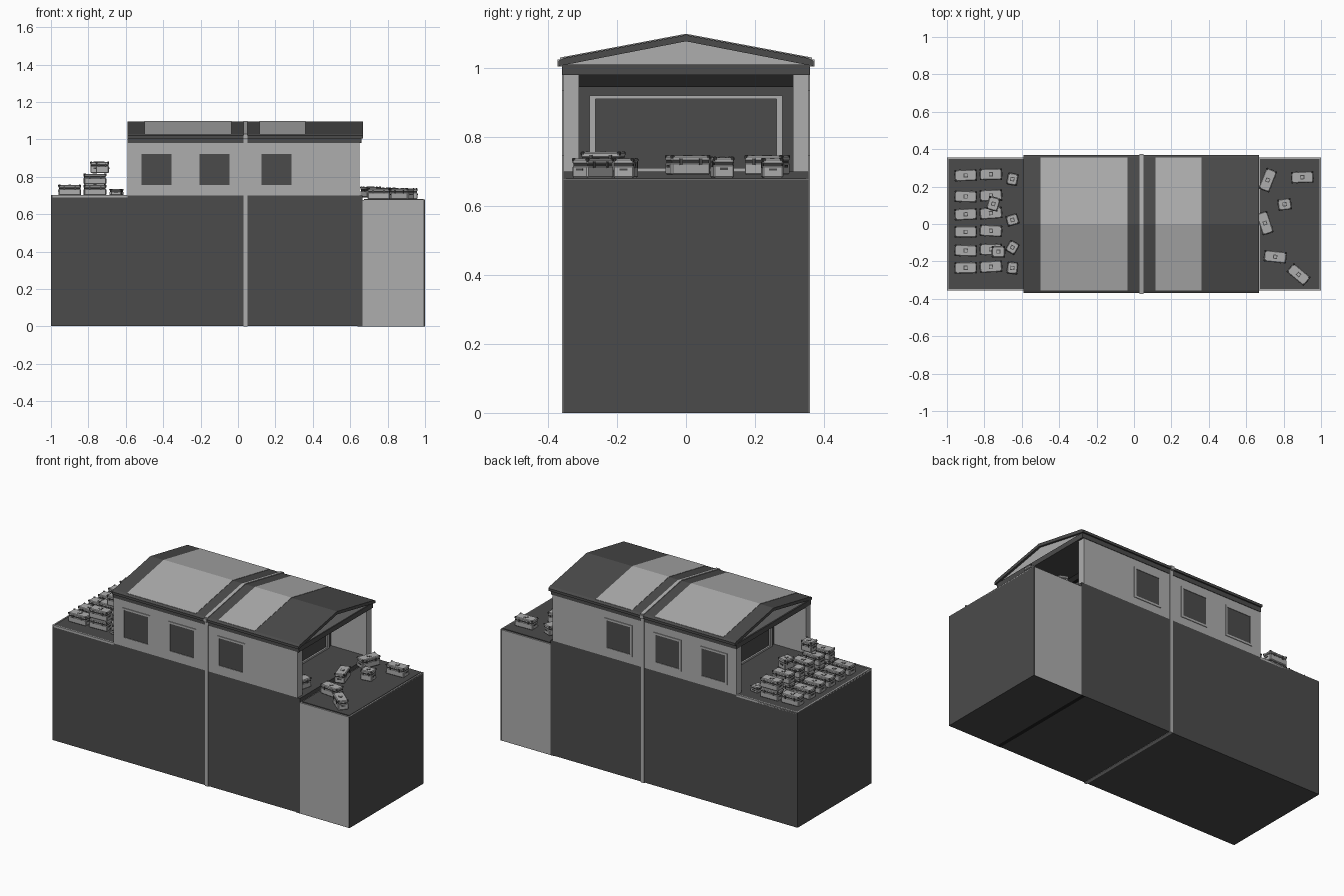
import bpy, bmesh
from math import radians
from mathutils import Matrix, Vector

if "Cube" in bpy.data.objects:
    bpy.data.objects.remove(bpy.data.objects["Cube"])


def material(name, v):
    m = bpy.data.materials.new(name)
    m.diffuse_color = (v, v, v, 1)
    m.use_nodes = True
    m.node_tree.nodes["Principled BSDF"].inputs["Base Color"].default_value = m.diffuse_color
    return m


DARK = material("dark_grey", 0.07)
LIGHT = material("light_grey", 0.42)
BLACK = material("near_black", 0.015)


def finish(name, bm, mats):
    bmesh.ops.recalc_face_normals(bm, faces=bm.faces)
    me = bpy.data.meshes.new(name)
    bm.to_mesh(me)
    bm.free()
    for m in mats:
        me.materials.append(m)
    ob = bpy.data.objects.new(name, me)
    bpy.context.collection.objects.link(ob)
    return ob


def add_box(bm, x, y, z, mat=0, bevel=0):
    """Add a box given (min, max) ranges on each axis."""
    c = Vector([(r[0] + r[1]) / 2 for r in (x, y, z)])
    s = [abs(r[1] - r[0]) for r in (x, y, z)]
    vs = bmesh.ops.create_cube(bm, size=1, matrix=Matrix.Translation(c) @ Matrix.Diagonal((*s, 1)))["verts"]
    faces = set(f for v in vs for f in v.link_faces)
    for f in faces:
        f.material_index = mat
    if bevel:
        edges = list(set(e for v in vs for e in v.link_edges))
        bmesh.ops.bevel(bm, geom=edges, offset=bevel, segments=1, affect='EDGES', material=-1)


def box(name, x, y, z, mat):
    bm = bmesh.new()
    add_box(bm, x, y, z)
    return finish(name, bm, [mat])


def prism(name, profile, x0, x1, mat):
    """Extrude a y-z profile along x."""
    bm = bmesh.new()
    f = bm.faces.new([bm.verts.new((x0, y, z)) for y, z in profile])
    r = bmesh.ops.extrude_face_region(bm, geom=[f])
    bmesh.ops.translate(bm, verts=[v for v in r["geom"] if isinstance(v, bmesh.types.BMVert)], vec=(x1 - x0, 0, 0))
    return finish(name, bm, [mat])


def chevron(lift, half=0.355):
    """Thin layer that follows the top of the roof."""
    e, p = 1.095 - half * 0.189, 1.095
    return [(-half, e - 0.004), (-half, e + lift), (0, p + lift), (half, e + lift), (half, e - 0.004), (0, p - 0.004)]


W = 0.355
# Lower blocks
box("main_base", (-1, 0.665), (-W, W), (0.002, 0.70), DARK)
box("end_block", (0.665, 0.992), (-W, W), (0.002, 0.675), LIGHT)
box("end_block_face", (0.992, 1), (-W, W), (0.002, 0.675), DARK)
box("end_block_underside", (0.665, 1), (-W, W), (0, 0.003), DARK)
box("underside_joint", (0.64, 0.665), (-W, W), (0, 0.003), BLACK)
box("end_deck", (0.675, 0.992), (-W + 0.008, W - 0.008), (0.67, 0.681), DARK)

# Light rims of the decks
box("left_deck_end_rim", (-1, -0.992), (-W, W), (0.69, 0.703), LIGHT)
box("right_deck_end_rim", (0.992, 1), (-W, W), (0.67, 0.678), LIGHT)
for s, side in ((-1, "front"), (1, "back")):
    box(side + "_deck_rim", (-0.992, -0.59), (s * (W - 0.008), s * W), (0.69, 0.703), LIGHT)

# Side walls with framed windows
for s, side in ((-1, "front"), (1, "back")):
    box(side + "_wall", (-0.59, 0.65), (s * 0.31, s * W), (0.70, 0.98), LIGHT)
    for i, cx in enumerate((-0.435, -0.125, 0.205)):
        bm = bmesh.new()
        yr = (s * (W - 0.01), s * (W + 0.004))
        h, t = 0.092, 0.012
        add_box(bm, (cx - h, cx + h), yr, (0.745, 0.745 + t))
        add_box(bm, (cx - h, cx + h), yr, (0.935 - t, 0.935))
        for q in (-1, 1):
            add_box(bm, (cx + q * (h - t), cx + q * h), yr, (0.745 + t, 0.935 - t))
        add_box(bm, (cx - h + t, cx + h - t), (s * (W - 0.01), s * (W + 0.001)), (0.745 + t, 0.935 - t), 1)
        finish(f"{side}_window_{i + 1}", bm, [LIGHT, DARK])

# Recessed end walls with large framed doors
for d, px, name in ((1, 0.41, "right"), (-1, -0.375, "left")):
    box(name + "_inner_wall", (px - d * 0.02, px), (-0.31, 0.31), (0.70, 0.98), DARK)
    box(name + "_inner_lintel", (px, px + d * 0.02), (-0.31, 0.31), (0.945, 0.98), BLACK)
    bm = bmesh.new()
    xr = (px, px + d * 0.01)
    add_box(bm, xr, (-0.28, 0.28), (0.70, 0.71))
    add_box(bm, xr, (-0.28, 0.28), (0.91, 0.92))
    for q in (-1, 1):
        add_box(bm, xr, (q * 0.262, q * 0.28), (0.71, 0.91))
    finish(name + "_door_frame", bm, [LIGHT])

# Roof
box("ceiling_band", (-0.59, 0.66), (-0.358, 0.358), (0.98, 1.01), DARK)
prism("gable", [(-0.355, 1.008), (0.355, 1.008), (0, 1.078)], -0.582, 0.655, LIGHT)
prism("roof", [(-0.37, 1.005), (-0.37, 1.02), (-0.355, 1.028), (0, 1.095), (0.355, 1.028),
               (0.37, 1.02), (0.37, 1.005), (0, 1.077)], -0.59, 0.668, DARK)
prism("roof_panel_left", chevron(0.002), -0.50, -0.035, LIGHT)
prism("roof_panel_right", chevron(0.002), 0.115, 0.36, LIGHT)

# Light seam that wraps round the whole building
prism("seam_roof", chevron(0.004, 0.365), 0.03, 0.05, LIGHT)
box("seam_bottom", (0.03, 0.05), (-W, W), (0, 0.003), LIGHT)
for s, side in ((-1, "front"), (1, "back")):
    box("seam_" + side, (0.03, 0.05), (s * 0.35, s * 0.36), (0, 1.007), LIGHT)
    box("seam_eave_" + side, (0.03, 0.05), (s * 0.36, s * 0.373), (1.004, 1.025), LIGHT)


def crate_mesh(name, l, w, h):
    """Bevelled crate with lid, corner guards, latches and a lid plate."""
    bm = bmesh.new()
    a, b = l / 2, w / 2
    add_box(bm, (-a, a), (-b, b), (0, h * 0.62), 0, 0.004)
    add_box(bm, (-a + 0.003, a - 0.003), (-b + 0.003, b - 0.003), (h * 0.55, h * 0.75), 1)
    add_box(bm, (-a, a), (-b, b), (h * 0.68, h * 0.96), 0, 0.004)
    for sx in (-1, 1):
        add_box(bm, (sx * (a - 0.002), sx * (a + 0.002)), (-b * 0.4, b * 0.4), (h * 0.36, h * 0.48), 1)
        for sy in (-1, 1):
            add_box(bm, (sx * (a - 0.010), sx * (a + 0.001)), (sy * (b - 0.010), sy * (b + 0.001)),
                    (h * 0.8, h), 1, 0.003)
            add_box(bm, (sx * a * 0.42, sx * a * 0.58), (sy * (b - 0.002), sy * (b + 0.002)),
                    (h * 0.5, h * 0.82), 1)
    add_box(bm, (-0.011, 0.011), (-0.011, 0.011), (h * 0.94, h * 0.98), 1)
    add_box(bm, (-0.007, 0.007), (-0.007, 0.007), (h * 0.94, h), 0)
    ob = finish(name, bm, [LIGHT, DARK])
    me = ob.data
    bpy.data.objects.remove(ob)
    return me


BIG = crate_mesh("crate", 0.118, 0.06, 0.058)
CUBE = crate_mesh("cube_crate", 0.07, 0.06, 0.062)
LOW = crate_mesh("low_crate", 0.062, 0.055, 0.035)
count = 0


def place(me, x, y, z, rot=0):
    global count
    count += 1
    ob = bpy.data.objects.new(f"{me.name}_{count:02d}", me)
    ob.location = (x, y, z)
    ob.rotation_euler.z = radians(rot)
    bpy.context.collection.objects.link(ob)


# Stacked crates on the left deck
for i, y in enumerate((0.26, 0.147, 0.052, -0.042, -0.142, -0.234)):
    place(BIG, -0.9, y, 0.70, (2, -2, 3, 0, -2, 1)[i])
    for layer in range(2):
        place(BIG, -0.765, y + 0.006, 0.70 + layer * 0.06, (1, 2, 4, -3, 0, 3)[i])
place(CUBE, -0.752, 0.108, 0.82, 75)
place(CUBE, -0.725, -0.148, 0.82, 0)
for y, r in ((0.24, 80), (0.022, 15), (-0.125, 60), (-0.235, 85)):
    place(LOW, -0.65, y, 0.70, r)

# Scattered crates on the right deck
for x, y, r in ((0.715, 0.235, 68), (0.90, 0.25, 2), (0.70, 0.005, 108), (0.755, -0.175, -6), (0.88, -0.27, -40)):
    place(BIG, x, y, 0.681 if x > 0.73 else 0.69, r)
place(CUBE, 0.805, 0.105, 0.681, 8)
place(BIG, 0.585, -0.24, 0.70, 75)
